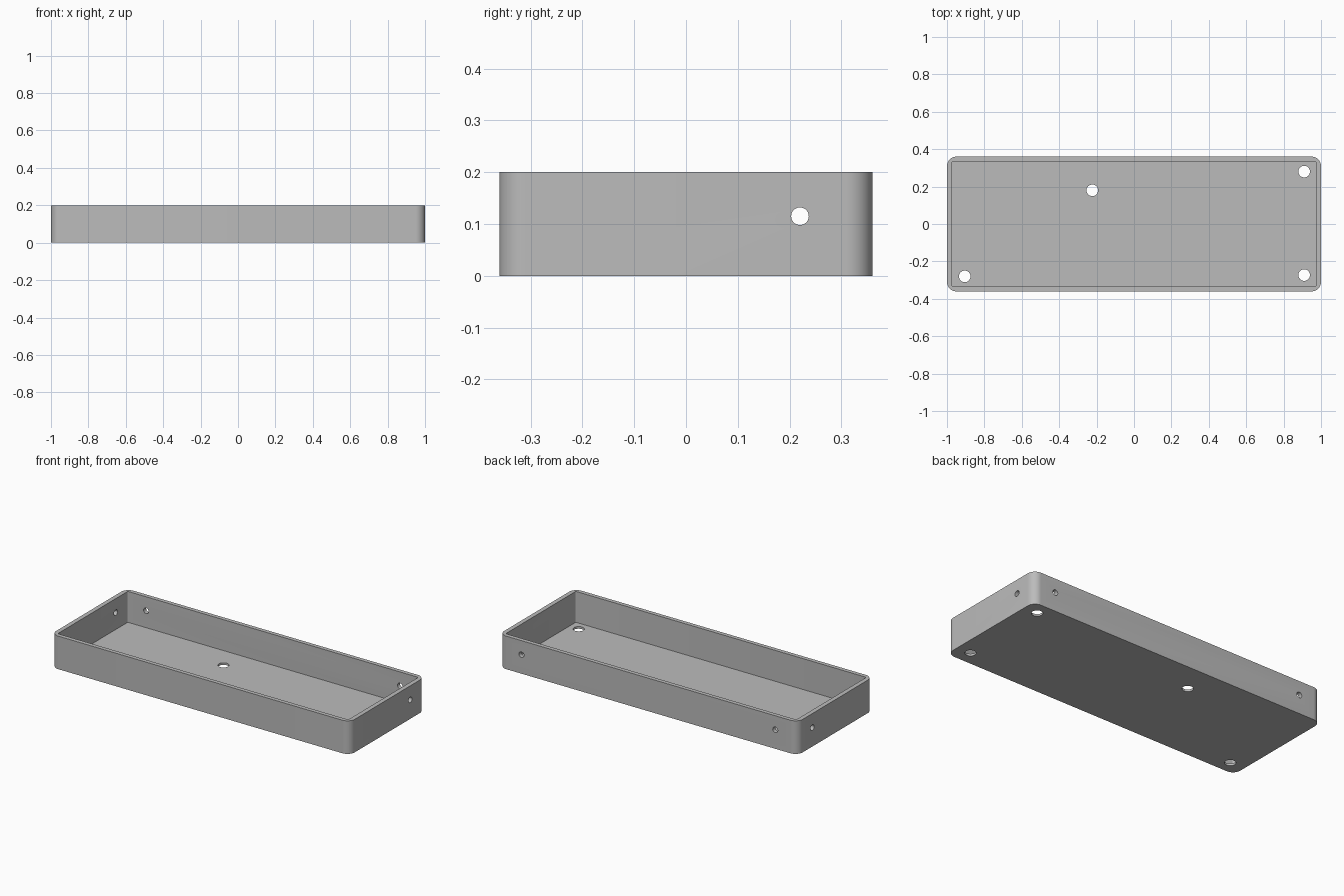
import bpy
import bmesh
from math import cos, sin, pi, radians
from mathutils import Matrix

default = bpy.data.objects.get("Cube")
if default:
    bpy.data.objects.remove(default, do_unlink=True)

HALF_X, HALF_Y, HEIGHT = 1.0, 0.36, 0.2
WALL, FLOOR = 0.027, 0.013
CORNER = 0.05

grey = bpy.data.materials.new("light_grey")
grey.use_nodes = True
colour = (0.5, 0.5, 0.5, 1)
grey.diffuse_color = colour
grey.node_tree.nodes["Principled BSDF"].inputs["Base Color"].default_value = colour


def to_object(name, bm):
    mesh = bpy.data.meshes.new(name)
    bmesh.ops.recalc_face_normals(bm, faces=bm.faces)
    bm.to_mesh(mesh)
    bm.free()
    mesh.materials.append(grey)
    obj = bpy.data.objects.new(name, mesh)
    bpy.context.scene.collection.objects.link(obj)
    return obj


def rounded_block(name, hx, hy, z0, z1, radius, steps):
    """Upright block with rounded vertical corners."""
    bm = bmesh.new()
    ring = []
    for i, (sx, sy) in enumerate([(1, 1), (-1, 1), (-1, -1), (1, -1)]):
        for k in range(steps + 1):
            a = (i + k / steps) * pi / 2
            ring.append(bm.verts.new((sx * (hx - radius) + radius * cos(a),
                                      sy * (hy - radius) + radius * sin(a), z0)))
    base = bm.faces.new(ring)
    top = bmesh.ops.extrude_face_region(bm, geom=[base])["geom"]
    bmesh.ops.translate(bm, vec=(0, 0, z1 - z0),
                        verts=[v for v in top if isinstance(v, bmesh.types.BMVert)])
    return to_object(name, bm)


def drill(name, location, radius, length, axis):
    """Cylindrical cutter along the given axis."""
    turn = {"X": Matrix.Rotation(pi / 2, 4, "Y"),
            "Y": Matrix.Rotation(pi / 2, 4, "X"),
            "Z": Matrix.Identity(4)}[axis]
    bm = bmesh.new()
    bmesh.ops.create_cone(bm, cap_ends=True, segments=32, radius1=radius,
                          radius2=radius, depth=length,
                          matrix=Matrix.Translation(location) @ turn)
    return to_object(name, bm)


# Tray body and its cutters
tray = rounded_block("tray", HALF_X, HALF_Y, 0, HEIGHT, CORNER, 12)
cutters = [rounded_block("cavity_cutter", HALF_X - WALL, HALF_Y - WALL + 0.002,
                         FLOOR, HEIGHT + 0.1, 0.008, 4)]

# Floor holes
for x, y in [(-0.905, -0.28), (0.91, 0.28), (0.91, -0.273), (-0.223, 0.18)]:
    cutters.append(drill("floor_hole_cutter", (x, y, 0), 0.031, 0.1, "Z"))

# Screw holes in both end walls and the back wall
for side in (-1, 1):
    cutters.append(drill("end_hole_cutter", (side * HALF_X, 0.22, 0.115), 0.017, 0.12, "X"))
    cutters.append(drill("back_hole_cutter", (side * 0.85, HALF_Y, 0.115), 0.017, 0.12, "Y"))

for cutter in cutters:
    cutter.hide_render = True
    cut = tray.modifiers.new(cutter.name, "BOOLEAN")
    cut.operation = "DIFFERENCE"
    cut.solver = "EXACT"
    cut.object = cutter

# Apply the cuts, then drop the cutters
graph = bpy.context.evaluated_depsgraph_get()
result = bpy.data.meshes.new_from_object(tray.evaluated_get(graph))
tray.modifiers.clear()
tray.data = result
result.name = "tray"
for cutter in cutters:
    bpy.data.objects.remove(cutter, do_unlink=True)
result.materials.clear()
result.materials.append(grey)

# Smooth the rounded corners and holes, keep the edges crisp
bpy.ops.object.select_all(action="DESELECT")
tray.select_set(True)
bpy.context.view_layer.objects.active = tray
bpy.ops.object.shade_smooth_by_angle(angle=radians(30))

# Crisp seam down the middle of the front left corner
bm = bmesh.new()
bm.from_mesh(tray.data)
inset = CORNER * (1 - cos(pi / 4))
for edge in bm.edges:
    if all(abs(v.co.x - HALF_X + inset) < 0.001 and
           abs(v.co.y + HALF_Y - inset) < 0.001 for v in edge.verts):
        edge.smooth = False
bm.to_mesh(tray.data)
bm.free()
